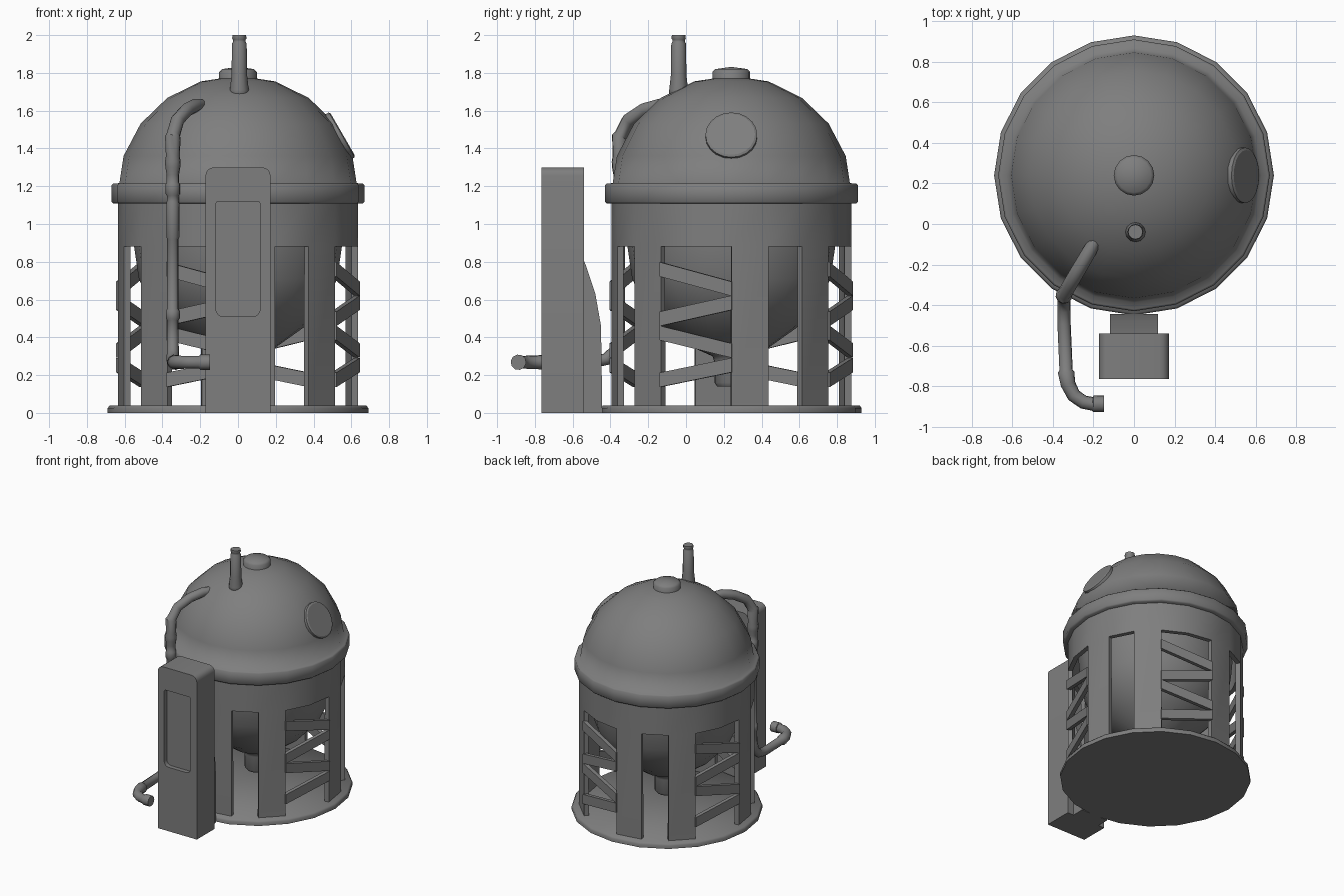
import bpy, bmesh, math

if "Cube" in bpy.data.objects:
    bpy.data.objects.remove(bpy.data.objects["Cube"])

AXIS = (0, 0.24, 0)      # centre line of the tank
SIDES = 20
GREY = bpy.data.materials.new('dark_grey')
GREY.diffuse_color = (0.21, 0.21, 0.21, 1)
GREY.use_nodes = True
GREY.node_tree.nodes["Principled BSDF"].inputs["Base Color"].default_value = GREY.diffuse_color


def activate(ob):
    bpy.ops.object.select_all(action='DESELECT')
    ob.select_set(True)
    bpy.context.view_layer.objects.active = ob


def shade(ob, angle):
    activate(ob)
    bpy.ops.object.shade_smooth_by_angle(angle=math.radians(angle))


def apply_modifier(ob, angle):
    activate(ob)
    bpy.ops.object.modifier_apply(modifier=ob.modifiers[0].name)
    shade(ob, angle)


def finish(name, bm, smooth=35, loc=(0, 0, 0)):
    bmesh.ops.remove_doubles(bm, verts=bm.verts, dist=1e-4)
    me = bpy.data.meshes.new(name)
    bm.to_mesh(me)
    bm.free()
    me.materials.append(GREY)
    ob = bpy.data.objects.new(name, me)
    ob.location = loc
    bpy.context.collection.objects.link(ob)
    shade(ob, smooth)
    return ob


def lathe(name, profile, n=SIDES, loc=AXIS, smooth=35):
    bm = bmesh.new()
    vs = [bm.verts.new((r, 0, z)) for r, z in profile]
    es = [bm.edges.new(p) for p in zip(vs, vs[1:])]
    bmesh.ops.spin(bm, geom=vs + es, cent=(0, 0, 0), axis=(0, 0, 1),
                   angle=2 * math.pi, steps=n)
    bmesh.ops.remove_doubles(bm, verts=bm.verts, dist=1e-4)
    bmesh.ops.recalc_face_normals(bm, faces=bm.faces)
    return finish(name, bm, smooth, loc)


def prism(name, outline, vec):
    bm = bmesh.new()
    f = bm.faces.new([bm.verts.new(p) for p in outline])
    ext = bmesh.ops.extrude_face_region(bm, geom=[f])['geom']
    bmesh.ops.translate(bm, vec=vec,
                        verts=[g for g in ext if isinstance(g, bmesh.types.BMVert)])
    bmesh.ops.recalc_face_normals(bm, faces=bm.faces)
    return finish(name, bm)


def rounded(x, z0, z1, r_low, r_top, y):
    """Outline in the xz plane with rounded low and top corners."""
    pts = []
    for cx, cz, r, a0 in ((x, z0, r_low, -90), (x, z1, r_top, 0),
                          (-x, z1, r_top, 90), (-x, z0, r_low, 180)):
        ox, oz = cx - math.copysign(r, cx), cz + (r if cz == z0 else -r)
        for i in range(5 if r else 1):
            a = math.radians(a0 + 22.5 * i)
            pts.append((ox + r * math.cos(a), y, oz + r * math.sin(a)))
    return pts


def tube(name, pts):
    cu = bpy.data.curves.new(name, 'CURVE')
    cu.dimensions = '3D'
    cu.bevel_depth = 1.0
    cu.bevel_resolution = 3
    cu.use_fill_caps = True
    cu.materials.append(GREY)
    sp = cu.splines.new('POLY')
    sp.points.add(len(pts) - 1)
    for p, (x, y, z, r) in zip(sp.points, pts):
        p.co, p.radius = (x, y, z, 1), r
    ob = bpy.data.objects.new(name, cu)
    bpy.context.collection.objects.link(ob)
    activate(ob)
    bpy.ops.object.convert(target='MESH')
    shade(bpy.context.object, 45)


def shell(name, quads, radius, thick, span=1):
    """Plates from (column k, left z range, right z range), span columns wide."""
    bm = bmesh.new()
    for k, l0, l1, r0, r1 in quads:
        def v(i, z):
            a = 2 * math.pi * i / SIDES
            return bm.verts.new((radius * math.cos(a), radius * math.sin(a), z))
        bm.faces.new((v(k, l0), v(k + span, r0), v(k + span, r1), v(k, l1)))
    ob = finish(name, bm, 30, AXIS)
    m = ob.modifiers.new('thickness', 'SOLIDIFY')
    m.thickness, m.offset = thick, -1
    apply_modifier(ob, 30)


# Base plate; dome flowing into its rim band; cap
lathe('base_plate', [(0, 0), (0.69, 0), (0.69, 0.025), (0.68, 0.04), (0, 0.04)], smooth=60)
dome = [(0.637 * math.cos(math.radians(a)), 1.17 + 0.615 * math.sin(math.radians(a)))
        for a in range(18, 91, 18)]
lathe('dome_and_rim', [(0.6, 1.108), (0.66, 1.108), (0.67, 1.118), (0.67, 1.205),
                       (0.66, 1.215), (0.628, 1.216)] + dome, smooth=85)
lathe('dome_cap', [(0.1, 1.74), (0.1, 1.805), (0.085, 1.82), (0, 1.832)], 16, smooth=70)

# Side hatch lying on the dome
hatch = lathe('side_hatch', [(0, -0.07), (0.137, -0.07), (0.137, 0), (0.125, 0.006), (0, 0.006)],
              20, (0.549, 0.24, 1.472), 20)
hatch.rotation_euler = (0, math.radians(60), 0)

# Skirt and legs, repeated every quarter turn
plates = [(k, 0.88, 1.13, 0.88, 1.13) for k in range(SIDES)]
plates += [(k + d, 0.03, 0.88, 0.03, 0.88) for k in range(0, SIDES, 5) for d in (0, 2)]
shell('skirt_and_legs', plates, 0.635, 0.035)

# Zigzag bracing: straight bars between pairs of legs
h = 0.038
for i, (zl, zr) in enumerate(((0.76, 0.657), (0.498, 0.583), (0.423, 0.33), (0.175, 0.253))):
    shell('brace_%d' % (i + 1),
          [(k, zl - h, zl + h, zr - h, zr + h) for k in range(3, SIDES, 5)], 0.645, 0.03, 2)

# Hopper inside the frame with its outlet
lathe('hopper', [(0, 1.0), (0.56, 1.0), (0.55, 0.88), (0.525, 0.71), (0.46, 0.57),
                 (0.345, 0.45), (0.19, 0.34), (0.1, 0.3), (0.09, 0.27), (0.09, 0.16),
                 (0.075, 0.14), (0, 0.14)], smooth=50)

# Chimney
lathe('chimney', [(0.0, 1.64), (0.05, 1.68), (0.05, 1.71), (0.041, 1.79), (0.039, 1.955),
                  (0.033, 1.965), (0.033, 1.975), (0.038, 1.982), (0.036, 2.0), (0, 2.0)],
      12, (0.007, -0.039, 0), 60)

# Front cabinet with recessed panel, and the duct behind it
cab = prism('front_cabinet', rounded(0.172, 0, 1.3, 0, 0.045, -0.765), (0, 0.225, 0))
cut = prism('recess_cutter', rounded(0.117, 0.51, 1.12, 0.04, 0.015, -0.8), (0, 0.07, 0))
b = cab.modifiers.new('recess', 'BOOLEAN')
b.operation, b.object, b.solver = 'DIFFERENCE', cut, 'EXACT'
apply_modifier(cab, 35)
bpy.data.objects.remove(cut)
prism('rear_duct', [(-0.118, y, z) for y, z in
                    ((-0.55, 0), (-0.55, 0.83), (-0.53, 0.78), (-0.48, 0.63),
                     (-0.45, 0.46), (-0.443, 0))], (0.236, 0, 0))

# Side pipe: from the dome, down past the band, then out to the front
X, Y = -0.345, -0.352
tube('side_pipe', [
    (-0.19, -0.08, 1.63, 0.03), (-0.22, -0.135, 1.63, 0.035), (-0.27, -0.22, 1.605, 0.036),
    (-0.32, -0.305, 1.55, 0.036), (-0.343, -0.345, 1.47, 0.036), (X, Y, 1.46, 0.042),
    (X, Y, 1.36, 0.037), (X, Y, 1.33, 0.042), (X, Y, 1.3, 0.04), (X, Y, 1.26, 0.033),
    (X, Y, 1.22, 0.033), (X, Y, 1.21, 0.039), (X, Y, 1.16, 0.039), (X, Y, 1.15, 0.032),
    (X, Y, 1.12, 0.032), (X, Y, 1.11, 0.035), (X, Y, 0.93, 0.035), (X, Y, 0.92, 0.03),
    (X, Y, 0.55, 0.03), (X, Y, 0.54, 0.037), (X, Y, 0.5, 0.037), (X, Y, 0.49, 0.03),
    (X, -0.355, 0.4, 0.031), (X, -0.375, 0.33, 0.032), (X, -0.42, 0.285, 0.033),
    (X, -0.49, 0.27, 0.033), (X + 0.01, -0.72, 0.268, 0.033),
    (X + 0.01, -0.73, 0.268, 0.041), (-0.325, -0.79, 0.268, 0.037),
    (-0.297, -0.845, 0.268, 0.035), (-0.25, -0.878, 0.268, 0.034),
    (-0.205, -0.887, 0.268, 0.034), (-0.2, -0.887, 0.268, 0.041), (-0.147, -0.887, 0.268, 0.041)])
